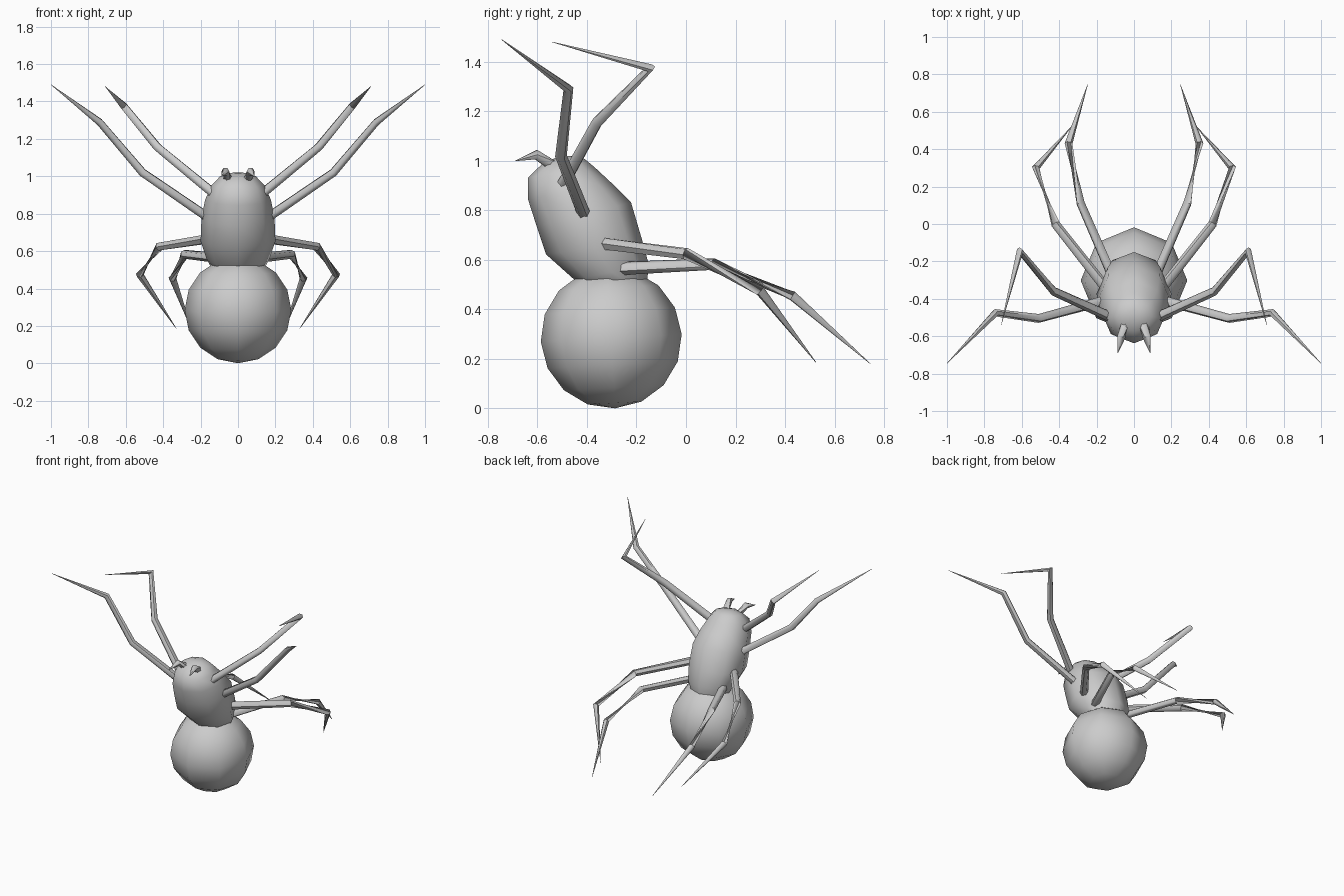
import bpy, bmesh, math
from mathutils import Vector

if "Cube" in bpy.data.objects:
    bpy.data.objects.remove(bpy.data.objects["Cube"])


def finish(bm, name, angle=60):
    bmesh.ops.recalc_face_normals(bm, faces=bm.faces)
    me = bpy.data.meshes.new(name)
    bm.to_mesh(me)
    bm.free()
    ob = bpy.data.objects.new(name, me)
    bpy.context.collection.objects.link(ob)
    bpy.ops.object.select_all(action='DESELECT')
    ob.select_set(True)
    bpy.context.view_layer.objects.active = ob
    bpy.ops.object.shade_smooth_by_angle(angle=math.radians(angle))
    return ob


def loft(bm, rings):
    n = len(rings[0])
    loops = [[bm.verts.new(p) for p in r] for r in rings]
    for a, b in zip(loops, loops[1:]):
        for i in range(n):
            j = (i + 1) % n
            bm.faces.new((a[i], a[j], b[j], b[i]))
    bm.faces.new(loops[0])
    bm.faces.new(loops[-1])


def limb(name, path, radii, sides=6):
    """Tapered, jointed tube along a path, with a mirrored twin."""
    for side, sx in (("right", 1), ("left", -1)):
        pts = [Vector((x * sx, y, z)) for x, y, z in path]
        rings = []
        for i, p in enumerate(pts):
            d_in = (p - pts[i - 1]).normalized() if i else None
            d_out = (pts[i + 1] - p).normalized() if i < len(pts) - 1 else None
            t = ((d_in or d_out) + (d_out or d_in)).normalized()
            u = t.cross(Vector((0.2 * sx, 0.9, -0.35))).normalized()
            v = t.cross(u)
            rings.append([p + radii[i] * (u * math.cos(a) + v * math.sin(a))
                          for a in (math.tau * k / sides for k in range(sides))])
        bm = bmesh.new()
        loft(bm, rings)
        finish(bm, f"{name}_{side}")


# abdomen: low-poly ball, slightly tilted
bm = bmesh.new()
bmesh.ops.create_uvsphere(bm, u_segments=8, v_segments=8, radius=0.285)
ob = finish(bm, "abdomen")
ob.location = (0, -0.302, 0.285)
ob.rotation_euler = (math.radians(3), 0, 0)

# head and thorax: octagonal sections as front (y, z), back (y, z), half width
sections = [
    (-0.52, 1.015, -0.46, 1.02, 0.04),
    (-0.575, 0.993, -0.41, 1.008, 0.095),
    (-0.638, 0.933, -0.37, 0.975, 0.14),
    (-0.638, 0.844, -0.30, 0.91, 0.175),
    (-0.603, 0.735, -0.222, 0.832, 0.195),
    (-0.565, 0.622, -0.178, 0.683, 0.20),
    (-0.452, 0.521, -0.15, 0.58, 0.165),
    (-0.40, 0.46, -0.16, 0.49, 0.12),
]
rings = []
for fy, fz, by, bz, w in sections:
    c = Vector((0, (fy + by) / 2, (fz + bz) / 2))
    h = Vector((0, fy, fz)) - c
    rings.append([c + h * math.cos(k * math.tau / 8) + Vector((w * math.sin(k * math.tau / 8), 0, 0))
                  for k in range(8)])
bm = bmesh.new()
loft(bm, rings)
finish(bm, "head_thorax")

# legs: root, two knees, tip
leg_r = (0.027, 0.024, 0.021, 0.001)
limb("first_leg", [(0.12, -0.50, 0.90), (0.43, -0.36, 1.155), (0.61, -0.145, 1.375), (0.71, -0.54, 1.48)], leg_r)
limb("second_leg", [(0.16, -0.41, 0.78), (0.51, -0.505, 1.02), (0.74, -0.475, 1.29), (1.0, -0.745, 1.49)], leg_r)
limb("third_leg", [(0.16, -0.33, 0.665), (0.42, 0.0, 0.625), (0.525, 0.30, 0.475), (0.33, 0.525, 0.186)], leg_r)
limb("fourth_leg", [(0.12, -0.27, 0.565), (0.285, 0.11, 0.583), (0.35, 0.43, 0.455), (0.248, 0.745, 0.18)], leg_r)

# feelers on the head
limb("feeler", [(0.05, -0.53, 0.975), (0.068, -0.605, 1.025), (0.086, -0.69, 1.0)], (0.025, 0.022, 0.001))
